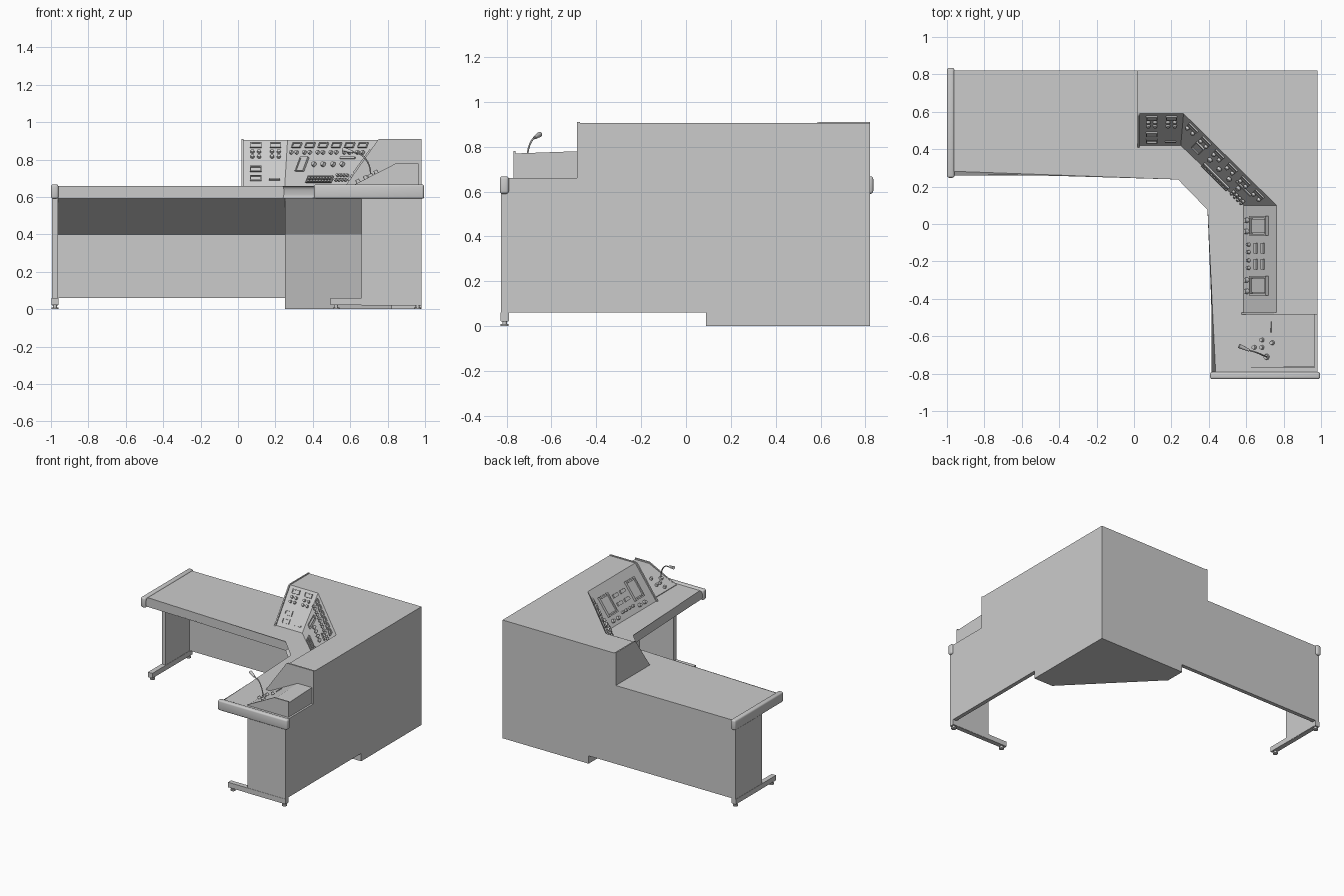
import bpy, bmesh, math
from mathutils import Matrix, Vector

if "Cube" in bpy.data.objects:
    bpy.data.objects.remove(bpy.data.objects["Cube"])


def finish(name, bm, smooth=False):
    bmesh.ops.recalc_face_normals(bm, faces=bm.faces)
    me = bpy.data.meshes.new(name)
    bm.to_mesh(me)
    bm.free()
    ob = bpy.data.objects.new(name, me)
    bpy.context.collection.objects.link(ob)
    if smooth:
        bpy.ops.object.select_all(action='DESELECT')
        ob.select_set(True)
        bpy.context.view_layer.objects.active = ob
        bpy.ops.object.shade_smooth_by_angle(angle=math.radians(35))
    return ob


def loft_bm(lower, upper):
    """Closed solid between two matching 3D loops."""
    bm = bmesh.new()
    a = [bm.verts.new(p) for p in lower]
    b = [bm.verts.new(p) for p in upper]
    n = len(a)
    bm.faces.new(a)
    bm.faces.new(b)
    for i in range(n):
        j = (i + 1) % n
        bm.faces.new((a[i], a[j], b[j], b[i]))
    return bm


def at_z(pts, z):
    return [(x, y, z) for x, y in pts]


def box(name, lo, hi, bevel=0, segs=3):
    bm = bmesh.new()
    bmesh.ops.create_cube(bm, size=1)
    for v in bm.verts:
        v.co = Vector((l + (h - l) * (c + .5) for l, h, c in zip(lo, hi, v.co)))
    if bevel:
        bmesh.ops.bevel(bm, geom=bm.edges[:], offset=bevel, segments=segs, profile=.5, affect='EDGES')
    return finish(name, bm, bool(bevel))


# wing coordinates: t from the free end, d from the back face, z
def left(t, d, z):
    return (-1 + t, .82 - d, z)


def right(t, d, z):
    return (.98 - d, -.83 + t, z)


# L-shaped worktop with rounded front edge
front = [(.415, -.80), (.415, .085), (.245, .26), (-.97, .26)]
outline = [(-.97, .82), (.98, .82), (.98, -.80)] + front
bm = loft_bm(at_z(outline, .592), at_z(outline, .66))


def on_front(v):
    return any((v.co.xy - Vector(p)).length < 1e-4 for p in front)


edges = [e for e in bm.edges if all(on_front(v) for v in e.verts)
         and abs(e.verts[0].co.z - e.verts[1].co.z) < 1e-4]
bmesh.ops.bevel(bm, geom=edges, offset=.022, segments=4, profile=.5, affect='EDGES')
finish("worktop", bm, True)

# wings: back panel with sloping underside, end trim, legs, feet
section = [(0, .06), (0, .592), (.32, .592), (.03, .4), (.03, .06)]
for side, place, length in (("left", left, 1.25), ("right", right, .92)):
    finish(side + "_back_panel", loft_bm([place(.035, d, z) for d, z in section],
                                         [place(length, d, z) for d, z in section]))

    def wing_box(name, a, b, bevel=0):
        p, q = place(*a), place(*b)
        box(side + name, [min(c) for c in zip(p, q)], [max(c) for c in zip(p, q)], bevel)

    wing_box("_end_trim", (0, -.015, .59), (.04, .573, .668), .012)
    wing_box("_leg_panel", (.005, 0, .02), (.038, .32, .592))
    wing_box("_foot", (.003, 0, .022), (.04, .485, .06))
    for i, d in enumerate((.02, .455)):
        bm = bmesh.new()
        for r, z, h in ((.018, .005, .01), (.01, .016, .014)):
            bmesh.ops.create_cone(bm, cap_ends=True, segments=16, radius1=r, radius2=r, depth=h,
                                  matrix=Matrix.Translation(place(.0215, d, z)))
        finish(f"{side}_levelling_pad_{i}", bm, True)

# corner base and its sloping upper part
base = [(.25, .82), (.98, .82), (.98, .09), (.82, .09), (.25, .67)]
flare = base[:3] + [(.66, .09), (.25, .5)]
finish("corner_base", loft_bm(at_z(base, 0), at_z(base, .4)))
finish("corner_flare", loft_bm(at_z(base, .4), at_z(flare, .592)))

# raised instrument housing with sloped faces
back = [(.025, .82), (.98, .82), (.98, -.478)]
finish("instrument_housing", loft_bm(
    at_z(back + [(.585, -.478), (.585, .1), (.25, .42), (.025, .42)], .66),
    at_z(back + [(.762, -.478), (.762, .1), (.265, .59), (.025, .59)], .905)))

# end plates slightly proud of the housing
plate = [(.82, .66), (.82, .91), (.592, .91), (.58, .905), (.408, .66)]
finish("housing_left_plate", loft_bm([(.02, y, z) for y, z in plate], [(.03, y, z) for y, z in plate]))
plate = [(.98, .66), (.98, .91), (.757, .91), (.748, .905), (.575, .66)]
finish("housing_right_plate", loft_bm([(x, -.485, z) for x, z in plate], [(x, -.473, z) for x, z in plate]))

# microphone box
prof = [(.965, .66), (.965, .78), (.845, .78), (.62, .665), (.62, .66)]
finish("microphone_box", loft_bm([(x, -.76, z - .01 * (z > .7)) for x, z in prof], [(x, -.48, z) for x, z in prof]))
finish("microphone_box_plate", loft_bm([(x, -.77, z) for x, z in prof], [(x, -.76, z) for x, z in prof]))


class Panel:
    """Sloped control face: u runs sideways in units, v is 0..1 up the slope."""

    def __init__(self, name, origin, u, slope):
        self.name, self.o = name, Vector(origin)
        self.u, self.s = Vector(u).normalized(), Vector(slope)
        v = self.s.normalized()
        self.rot = Matrix((self.u, v, self.u.cross(v))).transposed().to_4x4()

    def mat(self, u, v, h):
        return Matrix.Translation(self.o + self.u * u + self.s * v) @ self.rot @ Matrix.Translation((0, 0, h))

    def plates(self, name, spots, w, l, h):
        bm = bmesh.new()
        for u, v in spots:
            bmesh.ops.create_cube(bm, size=1, matrix=self.mat(u, v, h / 2) @ Matrix.Diagonal((w, l, h, 1)))
        finish(f"{self.name}_{name}", bm)

    def knobs(self, name, spots, r, h):
        bm = bmesh.new()
        for u, v in spots:
            bmesh.ops.create_cone(bm, cap_ends=True, segments=12, radius1=r, radius2=r * .85,
                                  depth=h, matrix=self.mat(u, v, h / 2))
        finish(f"{self.name}_{name}", bm, True)

    def frames(self, name, spots, w, l, h, b):
        bm = bmesh.new()
        for u, v in spots:
            m = self.mat(u, v, h / 2)
            for k in (-1, 1):
                for off, size in (((k * (w - b) / 2, 0, 0), (b, l, h, 1)),
                                  ((0, k * (l - b) / 2, 0), (w - 2 * b, b, h, 1))):
                    bmesh.ops.create_cube(bm, size=1, matrix=m @ Matrix.Translation(off) @ Matrix.Diagonal(size))
        finish(f"{self.name}_{name}", bm)


# left panel controls
p = Panel("left_panel", (.02, .42, .66), (1, 0, 0), (0, .17, .245))
p.frames("displays", [(.075, .88), (.18, .88)], .06, .032, .01, .006)
p.plates("screens", [(.075, .88), (.18, .88)], .048, .02, .005)
p.knobs("buttons", [(c + k, v) for c in (.075, .18) for k in (-.018, .018) for v in (.74, .63)], .011, .014)
p.frames("sockets", [(.075, .36), (.075, .16)], .06, .035, .008, .005)
p.plates("slot", [(.175, .13)], .06, .01, .008)

# diagonal panel controls
p = Panel("middle_panel", (.25, .42, .66), (1, -1, 0), (.092, .092, .245))
cols = [-.02 + .1 * i for i in range(6)]
p.frames("displays", [(c, .88) for c in cols], .065, .03, .01, .006)
p.plates("screens", [(c, .88) for c in cols], .053, .018, .005)
p.knobs("buttons", [(c + k, .72) for c in cols for k in (-.02, .02)], .011, .014)
p.frames("handset_frame", [(.075, .46)], .06, .085, .012, .007)
p.plates("handset_plate", [(.075, .46)], .046, .071, .007)
p.knobs("dials", [(u, .46) for u in (.165, .235, .31, .38)], .014, .016)
p.plates("switch_row", [(.40, .6)], .11, .01, .008)
p.frames("keyboard_frame", [(.25, .13)], .19, .04, .01, .005)
p.plates("keys", [(.172 + .022 * i, v) for i in range(8) for v in (.105, .155)], .016, .009, .01)
p.knobs("key_buttons", [(.375 + .024 * i, v) for i in range(4) for v in (.12, .22)], .009, .014)

# right panel controls
p = Panel("right_panel", (.585, .1, .66), (0, -1, 0), (.177, 0, .245))
meters = [(.11, .5), (.43, .5)]
p.frames("meter_frames", meters, .105, .155, .018, .01)
p.plates("meter_faces", meters, .075, .12, .012)
p.knobs("meter_knobs", [(u, .12) for u in (.08, .14, .40, .46)], .014, .02)
p.plates("sliders", [(u, v) for u in (.23, .315) for v in (.39, .60)], .055, .025, .01)
p.knobs("slider_knobs", [(u, .18) for u in (.21, .25, .295, .335)], .01, .018)

# microphone box controls
p = Panel("microphone_panel", (.62, -.48, .665), (0, -1, 0), (.225, 0, .112))
p.knobs("knobs", [(.14, .29), (.18, .11), (.18, .29), (.155, .54)], .012, .018)
p.plates("slot", [(.07, .5)], .06, .006, .006)
p.knobs("microphone_socket", [(.23, .4)], .016, .014)

# gooseneck and microphone head
cu = bpy.data.curves.new("microphone_neck", 'CURVE')
cu.dimensions = '3D'
cu.bevel_depth = .004
cu.bevel_resolution = 2
cu.use_fill_caps = True
path = [(.71, -.71, .71), (.705, -.708, .755), (.685, -.70, .80), (.655, -.687, .828), (.615, -.675, .84)]
sp = cu.splines.new('BEZIER')
sp.bezier_points.add(len(path) - 1)
for bp, co in zip(sp.bezier_points, path):
    bp.co = co
    bp.handle_left_type = bp.handle_right_type = 'AUTO'
bpy.context.collection.objects.link(bpy.data.objects.new("microphone_neck", cu))
a, b = Vector((.615, -.675, .84)), Vector((.562, -.652, .855))
bm = bmesh.new()
bmesh.ops.create_cone(bm, cap_ends=True, segments=16, radius1=.007, radius2=.012, depth=(b - a).length,
                      matrix=Matrix.Translation((a + b) / 2) @ (b - a).to_track_quat('Z', 'Y').to_matrix().to_4x4())
finish("microphone_head", bm, True)
